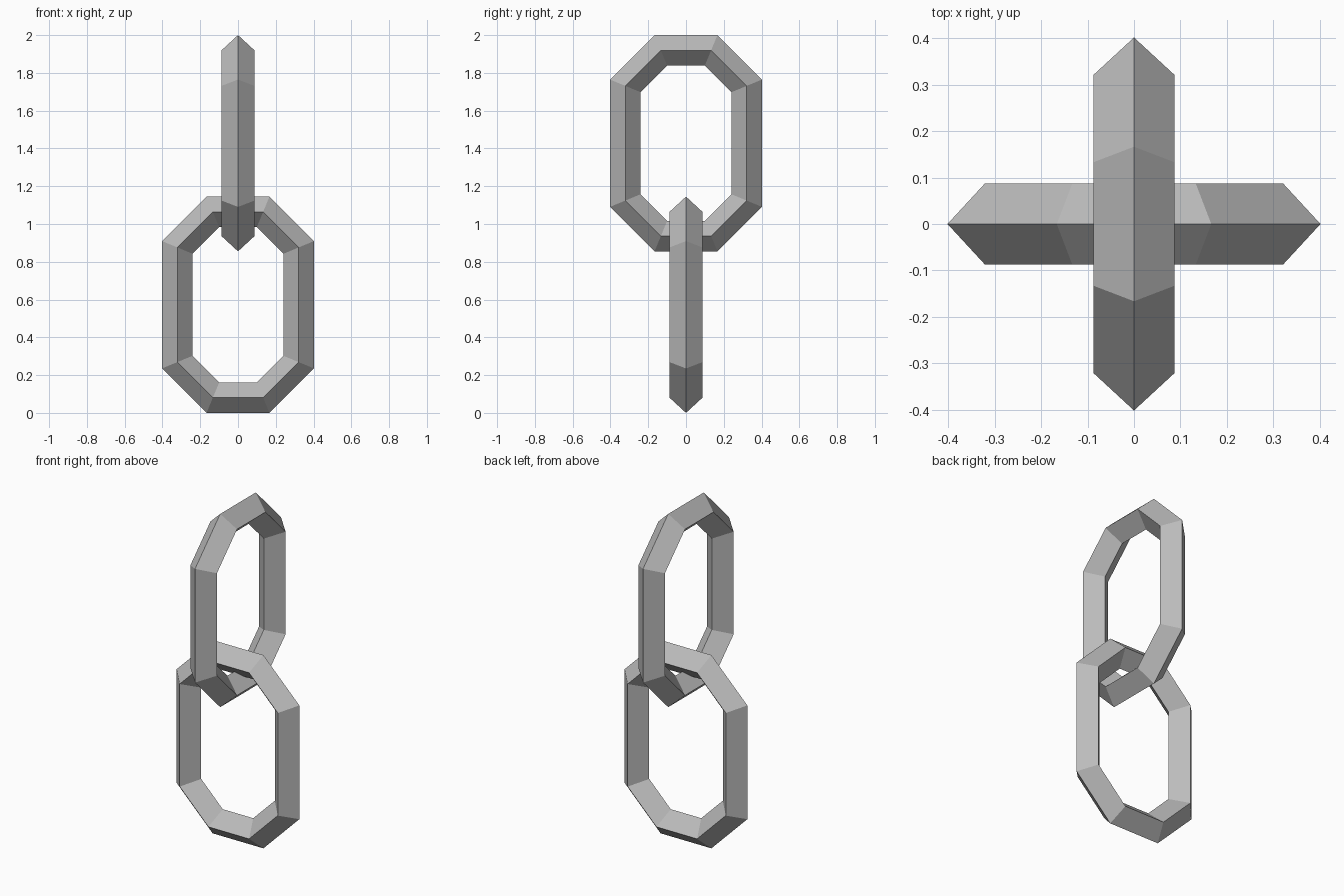
import bpy, bmesh
from math import sin, cos, pi

cube = bpy.data.objects.get("Cube")
if cube:
    bpy.data.objects.remove(cube)

RING = 0.348      # ring radius at the corners
THICK = 0.087     # half thickness of the diamond section
STRETCH = 0.341   # length of the added straight sides
HEIGHT = 2 * (RING + THICK) * cos(pi / 8) + STRETCH

steel = bpy.data.materials.new("grey steel")
steel.use_nodes = True
grey = (0.5, 0.5, 0.5, 1)
steel.diffuse_color = grey
steel.node_tree.nodes["Principled BSDF"].inputs["Base Color"].default_value = grey


def chain_link(name, centre_z, turn):
    """Stretched eight-sided ring with a diamond cross-section."""
    bm = bmesh.new()
    loops = []
    for i in range(8):
        a = pi / 8 + i * pi / 4
        shift = STRETCH / 2 if sin(a) > 0 else -STRETCH / 2
        loop = []
        for j in range(4):
            b = j * pi / 2
            r = RING + THICK * cos(b)
            loop.append(bm.verts.new((r * cos(a), THICK * sin(b), r * sin(a) + shift)))
        loops.append(loop)
    for i in range(8):
        p, q = loops[i], loops[(i + 1) % 8]
        for j in range(4):
            k = (j + 1) % 4
            bm.faces.new((p[j], p[k], q[k], q[j]))
    bmesh.ops.recalc_face_normals(bm, faces=bm.faces)
    mesh = bpy.data.meshes.new(name)
    bm.to_mesh(mesh)
    bm.free()
    mesh.materials.append(steel)
    obj = bpy.data.objects.new(name, mesh)
    obj.location.z = centre_z
    obj.rotation_euler.z = turn
    bpy.context.collection.objects.link(obj)


# Two interlocked links at right angles
chain_link("lower_link", HEIGHT / 2, 0)
chain_link("upper_link", 2 - HEIGHT / 2, pi / 2)
